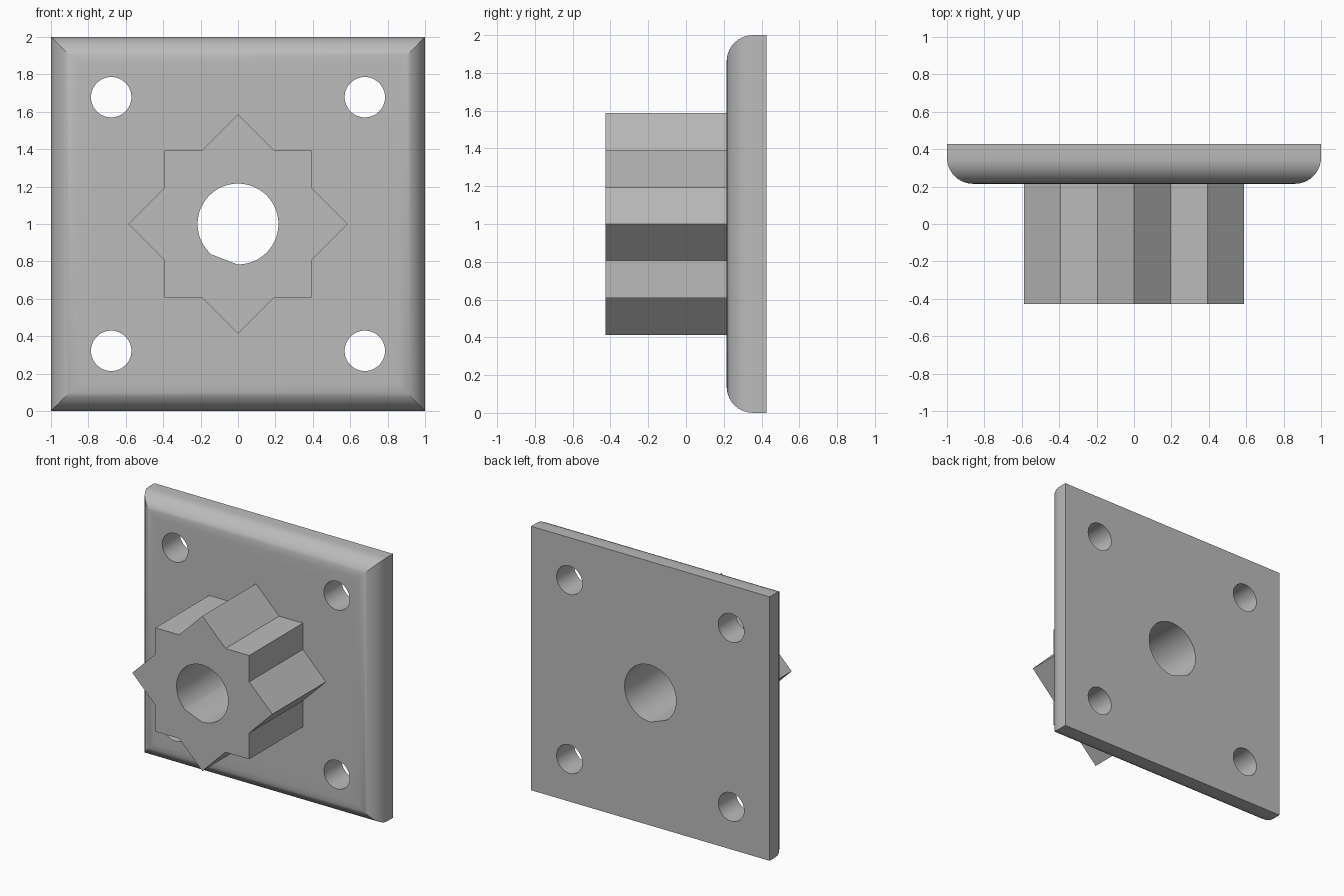
import bpy, bmesh
from math import sin, cos, pi, radians

cube = bpy.data.objects.get("Cube")
if cube:
    bpy.data.objects.remove(cube)

MID = 1.0                      # height of the centre axis
FRONT, FACE, BACK = -0.427, 0.215, 0.427

grey = bpy.data.materials.new("light grey")
grey.use_nodes = True
COLOUR = (0.5, 0.5, 0.5, 1)
grey.diffuse_color = COLOUR
grey.node_tree.nodes["Principled BSDF"].inputs["Base Color"].default_value = COLOUR


def loft(name, rings):
    """Closed solid through rings of (x, z) points, each at its own y."""
    bm = bmesh.new()
    loops = [[bm.verts.new((x, y, z)) for x, z in pts] for y, pts in rings]
    n = len(loops[0])
    for a, b in zip(loops, loops[1:]):
        for i in range(n):
            j = (i + 1) % n
            bm.faces.new((a[i], a[j], b[j], b[i]))
    bm.faces.new(loops[0])
    bm.faces.new(loops[-1])
    bmesh.ops.recalc_face_normals(bm, faces=bm.faces)
    mesh = bpy.data.meshes.new(name)
    bm.to_mesh(mesh)
    bm.free()
    mesh.materials.append(grey)
    obj = bpy.data.objects.new(name, mesh)
    bpy.context.collection.objects.link(obj)
    return obj


def square(h):
    return [(-h, MID - h), (h, MID - h), (h, MID + h), (-h, MID + h)]


def arc(radius, start, end, count, x=0, z=MID):
    angles = [radians(start + (end - start) * i / count) for i in range(count + 1)]
    return [(x + radius * cos(a), z + radius * sin(a)) for a in angles]


def combine(target, tool, operation):
    mod = target.modifiers.new(operation.title(), 'BOOLEAN')
    mod.operation, mod.solver, mod.object = operation, 'EXACT', tool
    bpy.context.view_layer.objects.active = target
    bpy.ops.object.modifier_apply(modifier=mod.name)
    bpy.data.objects.remove(tool)


# Square plate with a rounded, mitred front rim
R, STEPS = 0.14, 10
rings = [(BACK, square(1))]
for i in range(STEPS + 1):
    a = i / STEPS * pi / 2
    rings.append((FACE + R * (1 - sin(a)), square(1 - R * (1 - cos(a)))))
plate = loft("mounting_plate_with_hub", rings)

# Eight-pointed hub: an upright square crossed with a diamond
TIP, SIDE = 0.587, 0.393
NOTCH = TIP - SIDE
quarter = [(TIP, 0), (SIDE, NOTCH), (SIDE, SIDE), (NOTCH, SIDE)]
star = []
for k in range(4):
    c, s = round(cos(k * pi / 2)), round(sin(k * pi / 2))
    star += [(x * c - z * s, MID + x * s + z * c) for x, z in quarter]
hub = loft("star_hub", [(FRONT, star), (FACE + 0.1, star)])
combine(plate, hub, 'UNION')

# Shaft bore with a small flat at its lower edge
bore = arc(0.216, -91, 229, 64)
combine(plate, loft("bore_cutter", [(-0.6, bore), (0.6, bore)]), 'DIFFERENCE')

# Four bolt holes
for sx in (-1, 1):
    for sz in (-1, 1):
        hole = arc(0.108, 0, 352.5, 47, sx * 0.678, MID + sz * 0.678)
        combine(plate, loft("bolt_cutter", [(0, hole), (0.6, hole)]), 'DIFFERENCE')

# Smooth rim and bores, crisp corners
bpy.ops.object.select_all(action='DESELECT')
plate.select_set(True)
bpy.context.view_layer.objects.active = plate
bpy.ops.object.shade_smooth_by_angle(angle=radians(25))
